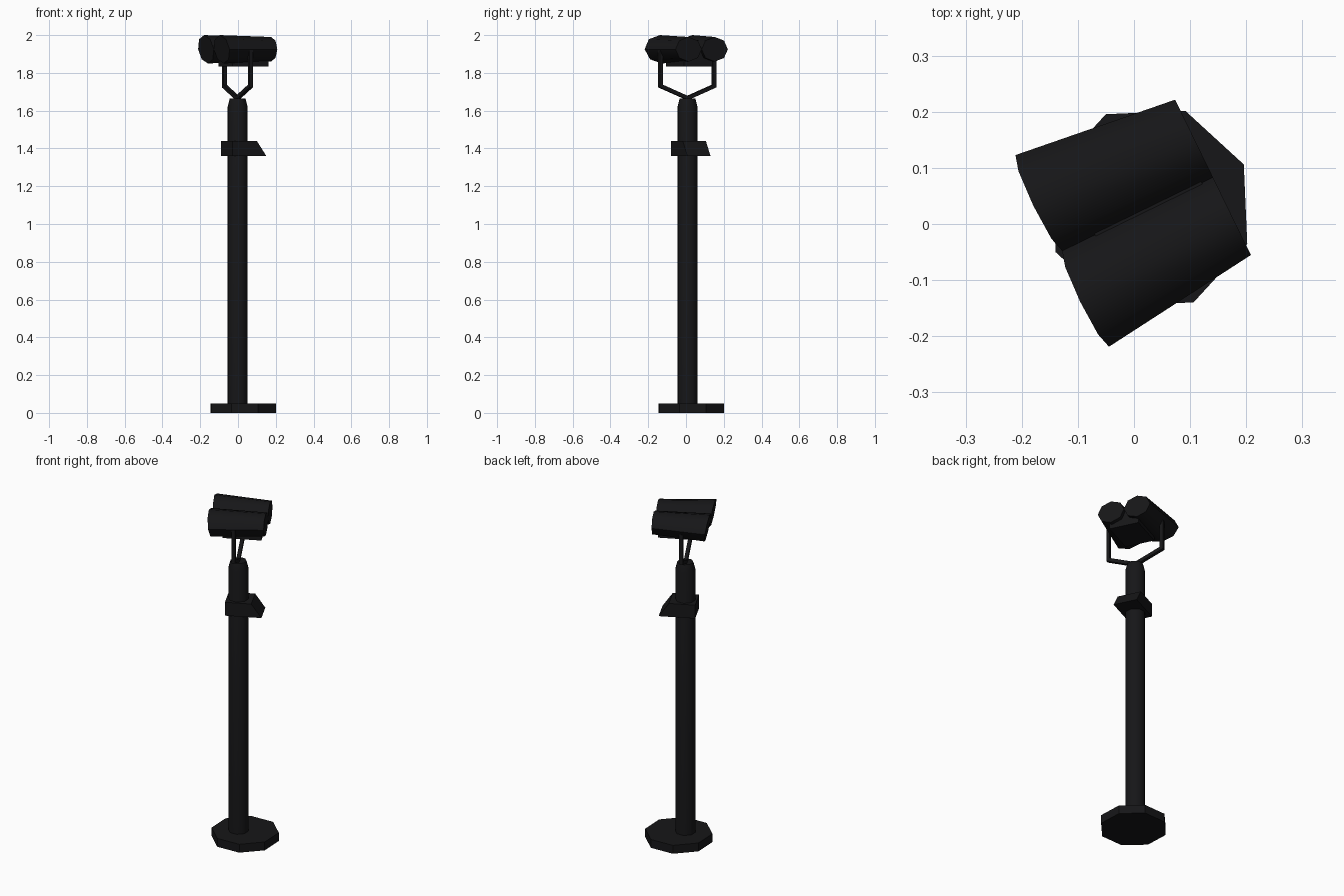
import bpy, bmesh, math
from mathutils import Vector

if "Cube" in bpy.data.objects:
    bpy.data.objects.remove(bpy.data.objects["Cube"])

A = math.radians(26)          # heading of the viewer head
U = Vector((math.cos(A), math.sin(A), 0))
V = Vector((-math.sin(A), math.cos(A), 0))
mat = bpy.data.materials.new("black_paint")
mat.diffuse_color = (0.008, 0.008, 0.009, 1)
mat.use_nodes = True
mat.node_tree.nodes["Principled BSDF"].inputs["Base Color"].default_value = mat.diffuse_color


def uv(u, v, z):
    return U * u + V * v + Vector((0, 0, z))


def loft(name, rings, smooth=False):
    """Skin a list of equal-length point rings and cap both ends."""
    bm = bmesh.new()
    rows = [[bm.verts.new(p) for p in r] for r in rings]
    n = len(rows[0])
    for a, b in zip(rows, rows[1:]):
        for i in range(n):
            j = (i + 1) % n
            bm.faces.new((a[i], a[j], b[j], b[i]))
    bm.faces.new(rows[0][::-1])
    bm.faces.new(rows[-1])
    bmesh.ops.recalc_face_normals(bm, faces=bm.faces)
    me = bpy.data.meshes.new(name)
    bm.to_mesh(me)
    bm.free()
    me.materials.append(mat)
    ob = bpy.data.objects.new(name, me)
    bpy.context.collection.objects.link(ob)
    if smooth:
        bpy.ops.object.select_all(action='DESELECT')
        ob.select_set(True)
        bpy.context.view_layer.objects.active = ob
        bpy.ops.object.shade_smooth_by_angle(angle=math.radians(50))
    return ob


def octagon(cx, cy, r, z):
    angs = [math.radians(25 + 45 * i) for i in range(8)]
    return [Vector((cx + r * math.cos(a), cy + r * math.sin(a), z)) for a in angs]


def rect(u0, u1, v0, v1, z):
    return [uv(u0, v0, z), uv(u1, v0, z), uv(u1, v1, z), uv(u0, v1, z)]


# Base plate and post
loft("base_plate", [octagon(0.028, 0.028, 0.185, z) for z in (0, 0.05)])
loft("post", [octagon(-0.002, 0.008, r, z)
              for r, z in ((0.056, 0.03), (0.056, 1.62), (0.044, 1.665))], True)

# Coin box with sloping front
loft("coin_box", [rect(-0.0625, 0.138, -0.059, 0.077, 1.36),
                  rect(-0.0625, 0.082, -0.059, 0.077, 1.44)])

# Yoke: square rod swept in the vertical plane across the head
path = [(0.165, 1.92), (0.165, 1.73), (0.008, 1.667), (-0.149, 1.73), (-0.149, 1.92)]
pts = [Vector(p) for p in path]
rings = []
for i, p in enumerate(pts):
    d0 = (p - pts[max(i - 1, 0)]).normalized()
    d1 = (pts[min(i + 1, 4)] - p).normalized()
    t = (d0 + d1).normalized()
    n = Vector((-t.y, t.x))
    d = d1 if d1.length else d0
    h = 0.01 / max(abs(t.dot(d)), 0.5)      # mitre the corners
    rings.append([uv(su * 0.01, p.x + n.x * h * sn, p.y + n.y * h * sn)
                  for su, sn in ((-1, -1), (1, -1), (1, 1), (-1, 1))])
loft("yoke", rings)

# Housing under the tubes
loft("housing", [rect(-0.071, 0.141, -0.082, 0.088, z) for z in (1.835, 1.93)])

# Tapered twin tubes, wide end slightly hooded
for name, s in (("left_tube", 1), ("right_tube", -1)):
    rings = []
    for u, w, h, hood in ((-0.136, 0.095, 0.075, 0.011), (0.163, 0.077, 0.065, 0)):
        ring = []
        for i in range(8):
            a = i * math.pi / 4
            ring.append(uv(u - hood * math.sin(a),
                           0.013 + s * w + w * math.cos(a),
                           1.925 + h * math.sin(a)))
        rings.append(ring)
    loft(name, rings, True)
